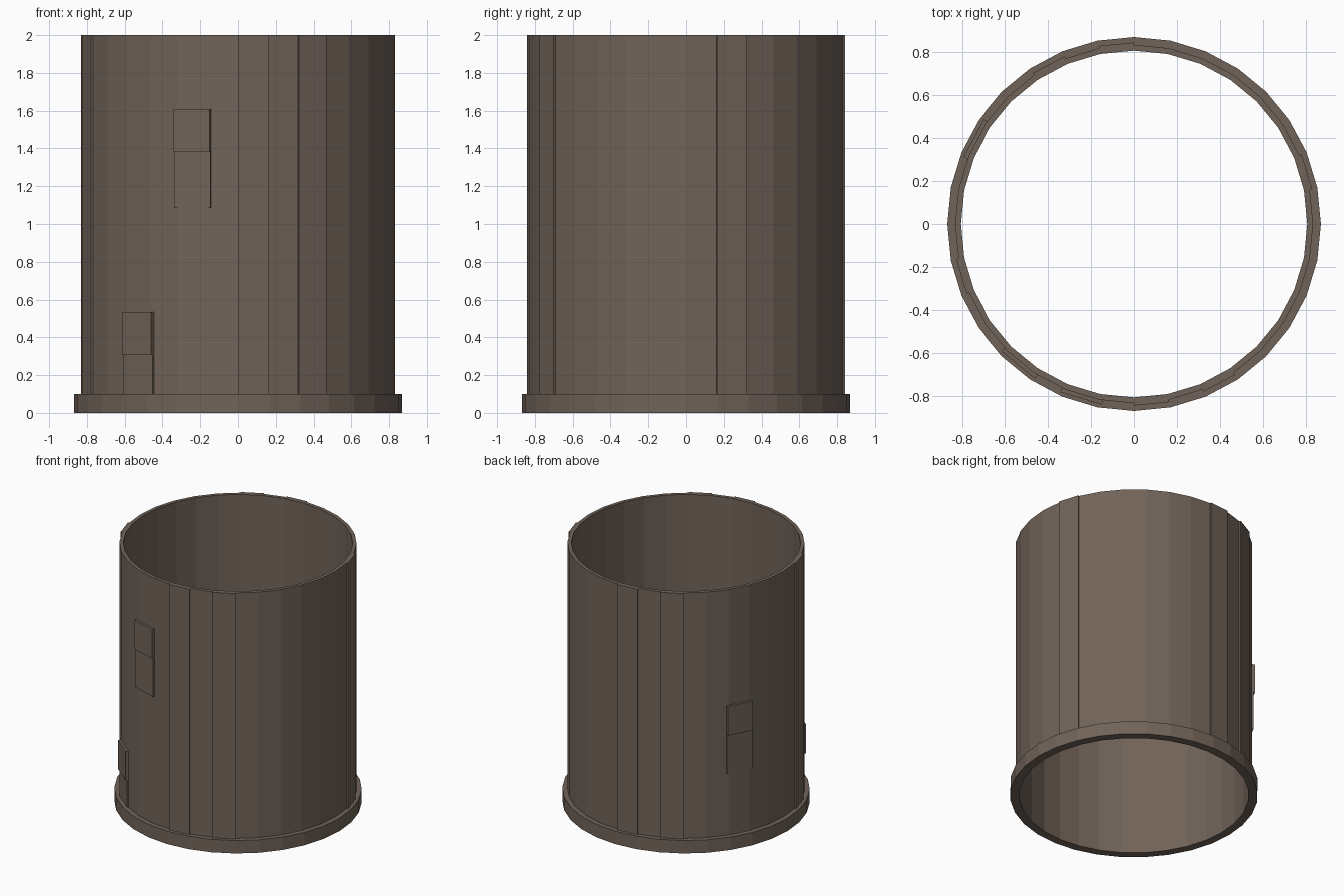
import bpy, bmesh, math
from mathutils import Matrix

if "Cube" in bpy.data.objects:
    bpy.data.objects.remove(bpy.data.objects["Cube"])

N = 32
STEP = 2 * math.pi / N

brown = bpy.data.materials.new("weathered brown")
brown.diffuse_color = (0.165, 0.126, 0.100, 1)
brown.use_nodes = True
brown.node_tree.nodes["Principled BSDF"].inputs["Base Color"].default_value = brown.diffuse_color


def finish(name, bm):
    bmesh.ops.recalc_face_normals(bm, faces=bm.faces[:])
    me = bpy.data.meshes.new(name)
    bm.to_mesh(me)
    bm.free()
    me.materials.append(brown)
    ob = bpy.data.objects.new(name, me)
    bpy.context.collection.objects.link(ob)
    return ob


def tube(name, r_in, r_out, z0, z1):
    """Hollow 32-sided ring."""
    bm = bmesh.new()
    profile = [(r_in, z0), (r_out, z0), (r_out, z1), (r_in, z1)]
    rings = [[bm.verts.new((r * math.cos(i * STEP), r * math.sin(i * STEP), z))
              for r, z in profile] for i in range(N)]
    for i in range(N):
        a, b = rings[i], rings[(i + 1) % N]
        for k in range(4):
            m = (k + 1) % 4
            bm.faces.new((a[k], b[k], b[m], a[m]))
    return finish(name, bm)


def facet_stave(name, i, r_in, r_out, z0, z1):
    """Raised board covering one facet of the wall."""
    bm = bmesh.new()
    lo, hi = [], []
    for ang, r in ((i, r_in), (i, r_out), (i + 1, r_out), (i + 1, r_in)):
        x, y = r * math.cos(ang * STEP), r * math.sin(ang * STEP)
        lo.append(bm.verts.new((x, y, z0)))
        hi.append(bm.verts.new((x, y, z1)))
    bm.faces.new(lo)
    bm.faces.new(hi)
    for k in range(4):
        m = (k + 1) % 4
        bm.faces.new((lo[k], lo[m], hi[m], hi[k]))
    return finish(name, bm)


def facet_box(name, i, d0, d1, width, z0, z1):
    """Flat box lying against the middle of one facet."""
    bm = bmesh.new()
    m = (Matrix.Rotation((i + 0.5) * STEP, 4, 'Z')
         @ Matrix.Translation(((d0 + d1) / 2, 0, (z0 + z1) / 2))
         @ Matrix.Diagonal((d1 - d0, width, z1 - z0, 1)))
    bmesh.ops.create_cube(bm, size=1, matrix=m)
    return finish(name, bm)


# wall and foot ring
tube("wall", 0.805, 0.832, 0.0, 2.0)
tube("foot_ring", 0.805, 0.868, 0.0, 0.1)

# raised staves, repeated on the opposite side
for i in (1, 8, 10):
    for side in (0, 16):
        facet_stave(f"raised_stave_{i + side}", i + side, 0.82, 0.843, 0.05, 2.0)

# small plates, each with a thinner strip hanging below
for i, z in ((-10, 1.385), (-12, 0.31), (13, 0.88)):
    facet_box(f"plate_{i % N}", i, 0.82, 0.846, 0.2, z, z + 0.225)
    facet_box(f"hanging_strip_{i % N}", i, 0.82, 0.835, 0.2, max(z - 0.3, 0.05), z)
